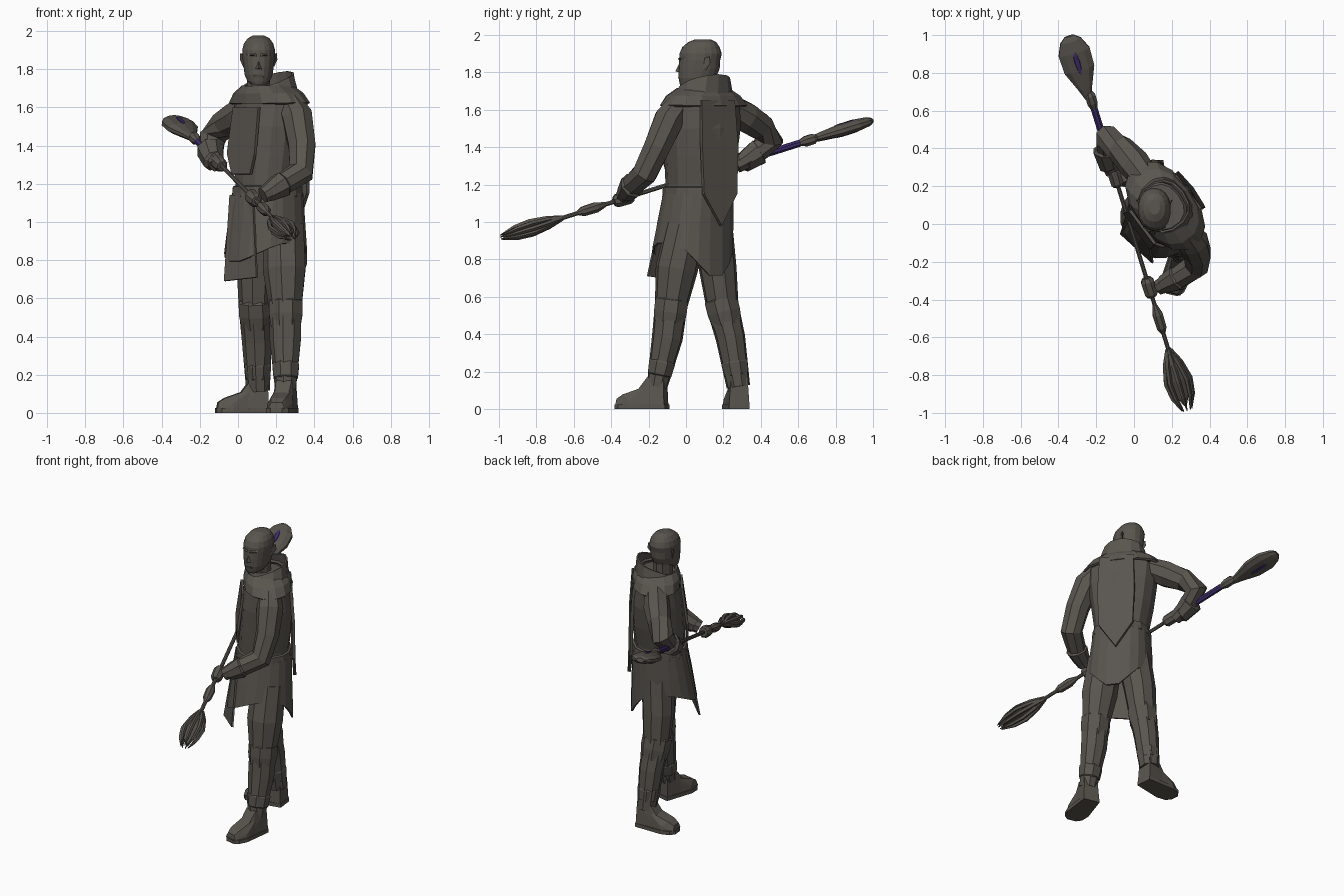
import bpy, bmesh, math
from mathutils import Vector as V


def material(name, c):
    m = bpy.data.materials.new(name)
    m.diffuse_color = (*c, 1)
    return m


CLOTH = material("dark warm grey", (0.10, 0.090, 0.077))
PURPLE = material("deep purple", (0.045, 0.025, 0.14))
X, Y, Z = V((1, 0, 0)), V((0, 1, 0)), V((0, 0, 1))
S, F = V((0.6, -0.8, 0)), V((-0.8, -0.6, 0))   # body's left and forward


def finish(name, bm, mat, thick=0):
    bmesh.ops.recalc_face_normals(bm, faces=bm.faces)
    me = bpy.data.meshes.new(name)
    bm.to_mesh(me)
    bm.free()
    me.materials.append(mat)
    ob = bpy.data.objects.new(name, me)
    bpy.context.collection.objects.link(ob)
    if thick:
        mod = ob.modifiers.new("thickness", 'SOLIDIFY')
        mod.thickness, mod.offset = thick, 0
    return ob


def ring(c, u, v, n=10, p=1.0):
    pw = lambda t: math.copysign(abs(t) ** p, t)
    return [V(c) + u * pw(math.cos(a)) + v * pw(math.sin(a))
            for a in (2 * math.pi * (i + .5) / n for i in range(n))]


def loft(name, rings, mat=CLOTH, cap=True, thick=0):
    bm = bmesh.new()
    vs = [[bm.verts.new(p) for p in r] for r in rings]
    n = len(vs[0])
    for a, b in zip(vs, vs[1:]):
        for i in range(n):
            bm.faces.new((a[i], a[(i + 1) % n], b[(i + 1) % n], b[i]))
    if cap:
        bm.faces.new(vs[0])
        bm.faces.new(vs[-1])
    return finish(name, bm, mat, thick)


def limb(name, rows, n=8, ref=X, mat=CLOTH):
    """rows: (x, y, z, radius)"""
    pts = [V(r[:3]) for r in rows]
    rings = []
    for i, r in enumerate(rows):
        t = V()
        if i:
            t += (pts[i] - pts[i - 1]).normalized()
        if i < len(pts) - 1:
            t += (pts[i + 1] - pts[i]).normalized()
        u = t.cross(ref).normalized()
        v = t.cross(u).normalized()
        rings.append(ring(pts[i], u * r[3], v * r[3], n))
    return loft(name, rings, mat)


def hull(name, pts, mat=CLOTH):
    bm = bmesh.new()
    for p in pts:
        bm.verts.new(p)
    res = bmesh.ops.convex_hull(bm, input=bm.verts)
    bmesh.ops.delete(bm, geom=list({g for g in res["geom_interior"] + res["geom_unused"]
                                    if isinstance(g, bmesh.types.BMVert)}), context='VERTS')
    return finish(name, bm, mat)


def plate(name, pts, thick=0.012):
    bm = bmesh.new()
    bm.faces.new([bm.verts.new(p) for p in pts])
    return finish(name, bm, CLOTH, thick)


def body(rows, n=14, p=.85):
    return [ring((x, y, z), S * a, F * b, n, p) for z, x, y, a, b in rows]


# torso and belt
loft("torso", body([(1.08, .155, .065, .18, .165), (1.2, .155, .065, .17, .16),
                    (1.35, .16, .078, .195, .168), (1.5, .165, .085, .215, .168),
                    (1.62, .165, .088, .22, .145), (1.7, .15, .09, .12, .105)]))
loft("belt", body([(1.13, .155, .065, .18, .168), (1.135, .155, .065, .186, .178),
                   (1.185, .155, .065, .183, .174), (1.19, .155, .065, .175, .165)]))

# coat skirt with a hem that dips in front and to a point behind
skirt = body([(1.15, .155, .065, .178, .17), (1.0, .15, .05, .192, .185), (.8, .145, .035, .2, .205)], 20)
for p in skirt[2]:
    d = (p - V((.145, .035, p.z))).normalized().dot(F)
    p.z = .89 - .1 * max(d, 0) ** 2 - .19 * max(-d, 0) ** 4
loft("coat_skirt", skirt, cap=False, thick=.012)

# plates lying on the front of the body
front = lambda s, z, f=.172: V((.157, .068, z)) + S * s + F * f
plate("front_tabard", [front(-.1, 1.14), front(.1, 1.14), (.1, -.205, .71), (-.07, -.05, .69)])
plate("chest_plate", [front(-.11, 1.6, .14), front(.11, 1.6, .14), front(.12, 1.36), front(.08, 1.25),
                      front(-.08, 1.25), front(-.12, 1.36)], .016)

# long back panel ending in a point
back = lambda s, f, z: V((.16, .075, z)) + S * s + F * f
plate("back_panel", [back(-.11, -.155, 1.65), back(.11, -.155, 1.65), back(.12, -.172, 1.4),
                     back(.11, -.175, 1.15), back(0, -.185, .98), back(-.11, -.175, 1.15),
                     back(-.12, -.172, 1.4)], .02)

# shoulder mantle and raised collar
loft("shoulder_mantle", body([(1.71, .155, .09, .135, .118), (1.67, .16, .092, .21, .142),
                              (1.62, .165, .095, .258, .15)]), cap=False, thick=.015)
collar = body([(1.66, .165, .09, .165, .13), (1.74, .155, .095, .13, .125)], 14)
for p in collar[1]:
    p.z -= .05 * (p - V((.155, .095, p.z))).normalized().dot(F)
loft("collar", collar, cap=False, thick=.012)

# neck and head
HX = .108
loft("neck", [ring((HX, .1, z), X * .064, Y * .07, 10) for z in (1.64, 1.78)])
loft("head", [ring((HX, y, z), X * a, Y * b, 18, .92) for z, y, a, b in (
    (1.72, .01, .036, .038), (1.735, .035, .058, .068), (1.77, .06, .074, .1), (1.82, .07, .081, .11),
    (1.865, .073, .086, .11), (1.9, .078, .087, .113), (1.935, .08, .078, .1),
    (1.962, .087, .058, .075), (1.977, .09, .03, .04))])
hull("nose", [(HX, -.03, 1.86), (HX - .018, -.036, 1.8), (HX + .018, -.036, 1.8), (HX, -.058, 1.805)])
hull("mouth", [(HX + a * w, y, z) for a in (-1, 1) for w, y, z in
               ((.026, -.026, 1.765), (.022, -.042, 1.772), (.024, -.036, 1.757))])
for sx, side in ((-1, "right"), (1, "left")):
    hull(side + "_brow", [(HX + sx * w, y, z) for w, y, z in
                          ((.01, -.042, 1.868), (.06, -.018, 1.872), (.01, -.03, 1.885),
                           (.06, -.005, 1.885), (.03, -.042, 1.875))])
    hull(side + "_ear", [(HX + sx * w, y, z) for w, y, z in
                         ((.078, .085, 1.87), (.08, .09, 1.81), (.096, .125, 1.885),
                          (.098, .13, 1.85), (.08, .11, 1.81), (.08, .12, 1.88))])

# legs, boot shafts and feet
legs = {"left": [(.24, -.0, .98, .11), (.245, -.05, .75, .115), (.25, -.08, .55, .088),
                 (.25, -.1, .38, .084), (.25, -.155, .12, .056)],
        "right": [(.12, .14, .98, .11), (.095, .17, .75, .102), (.092, .195, .55, .088),
                  (.1, .238, .38, .08), (.107, .28, .12, .064)]}
feet = {"left": V((-.22, -.975, 0)), "right": V((-.99, -.1, 0))}
for side, rows in legs.items():
    limb(side + "_leg", rows, 9, Y)
    k, c, a = (V(rows[i][:3]) for i in (2, 3, 4))
    limb(side + "_boot_cuff", [(*k.lerp(c, t), r) for t, r in
                               ((-.3, .08), (-.2, .095), (.2, .095), (.6, .083))], 8, Y)
    limb(side + "_ankle_band", [(*c.lerp(a, t), r) for t, r in
                                ((.4, .06), (.5, .076), (.75, .069), (.8, .055))], 8, Y)
    d = feet[side]
    w = Z.cross(d)
    o = V((a.x, a.y, 0))
    P = lambda f, s, z: o + d * f + w * s + Z * z
    hull(side + "_heel", [P(f, s * q, z) for q in (-1, 1) for f, s, z in
                          ((-.05, .055, .02), (-.045, .045, .17), (.045, .042, .17), (.1, .06, .02),
                           (.1, .038, .1))])
    hull(side + "_toe", [P(f, s * q, z) for q in (-1, 1) for f, s, z in
                         ((.03, .045, .13), (.1, .042, .1), (.18, .04, .078), (.215, .03, .055),
                          (.22, .045, .02), (.14, .07, .02), (.14, .066, .05), (.03, .055, .02))])
    hull(side + "_sole", [P(f, s * q, z) for q in (-1, 1) for z in (0, .025)
                          for f, s in ((-.055, .055), (.06, .06), (.14, .074), (.2, .06), (.226, .03))])

# arms
limb("left_arm", [(.27, -.04, 1.62, .07), (.31, -.09, 1.55, .085), (.335, -.155, 1.4, .076),
                  (.33, -.22, 1.26, .07), (.22, -.295, 1.19, .06), (.13, -.335, 1.14, .042)])
limb("left_cuff", [(.24, -.28, 1.2, .055), (.23, -.288, 1.195, .07), (.16, -.32, 1.155, .052),
                   (.15, -.325, 1.15, .04)])
limb("right_arm", [(.06, .24, 1.61, .075), (.0, .32, 1.56, .085), (-.075, .4, 1.51, .075),
                   (-.135, .45, 1.44, .075), (-.135, .37, 1.36, .06), (-.11, .27, 1.3, .042)])
limb("right_cuff", [(-.145, .4, 1.38, .06), (-.145, .39, 1.375, .074), (-.128, .31, 1.32, .058),
                    (-.12, .3, 1.315, .04)])

# staff: everything is placed by its y position along the shaft
A = lambda y: V((-.30 + (.9 - y) * .308, y, 1.23 + .315 * y))
axis = (A(1) - A(0)).normalized()
WU = axis.cross(Z).normalized()
WV = axis.cross(WU).normalized()


def along(name, rows, n=8, mat=CLOTH, shift=0.0):
    return loft(name, [ring(A(y) + X * shift, WU * a, WV * b, n) for y, a, b in rows], mat)


along("staff_shaft", [(-.72, .012, .012), (.72, .012, .012)])
along("purple_grip", [(.38, .015, .015), (.4, .02, .02), (.6, .02, .02), (.63, .015, .015)], 8, PURPLE)
along("front_collar", [(-.58, .012, .012), (-.55, .028, .028), (-.48, .03, .03), (-.43, .013, .013)])
along("rear_collar", [(.6, .015, .015), (.64, .03, .03), (.68, .03, .03), (.7, .016, .016)])
along("rear_head", [(.66, .016, .016), (.72, .04, .024), (.82, .086, .034), (.91, .09, .034),
                    (.97, .06, .026), (.995, .026, .014)], 10, CLOTH, -.014)
# oval inlay showing on both faces of the rear head
along("purple_inlay", [(.8, .008, .036), (.825, .024, .038), (.865, .032, .038), (.9, .024, .038),
                       (.925, .008, .034)], 8, PURPLE, -.014)
along("front_head_core", [(-.66, .016, .016), (-.72, .032, .024), (-.82, .05, .026), (-.92, .03, .018),
                          (-.96, .008, .006)])
for i in range(8):
    a = math.tau * i / 8
    off = WU * .066 * math.cos(a) + WV * .035 * math.sin(a)
    limb("front_head_rib", [(*(A(y) + off * k), r) for y, k, r in
                            ((-.67, .15, .012), (-.74, .65, .014), (-.83, 1, .014),
                             (-.91, .85, .012), (-.985, .4, .003))], 5, Z)

# hands gripping the shaft
for y, side in ((-.335, "left"), (.25, "right")):
    along(side + "_hand", [(y - .05, .025, .025), (y - .035, .036, .038), (y + .03, .038, .04),
                           (y + .05, .025, .028)])
